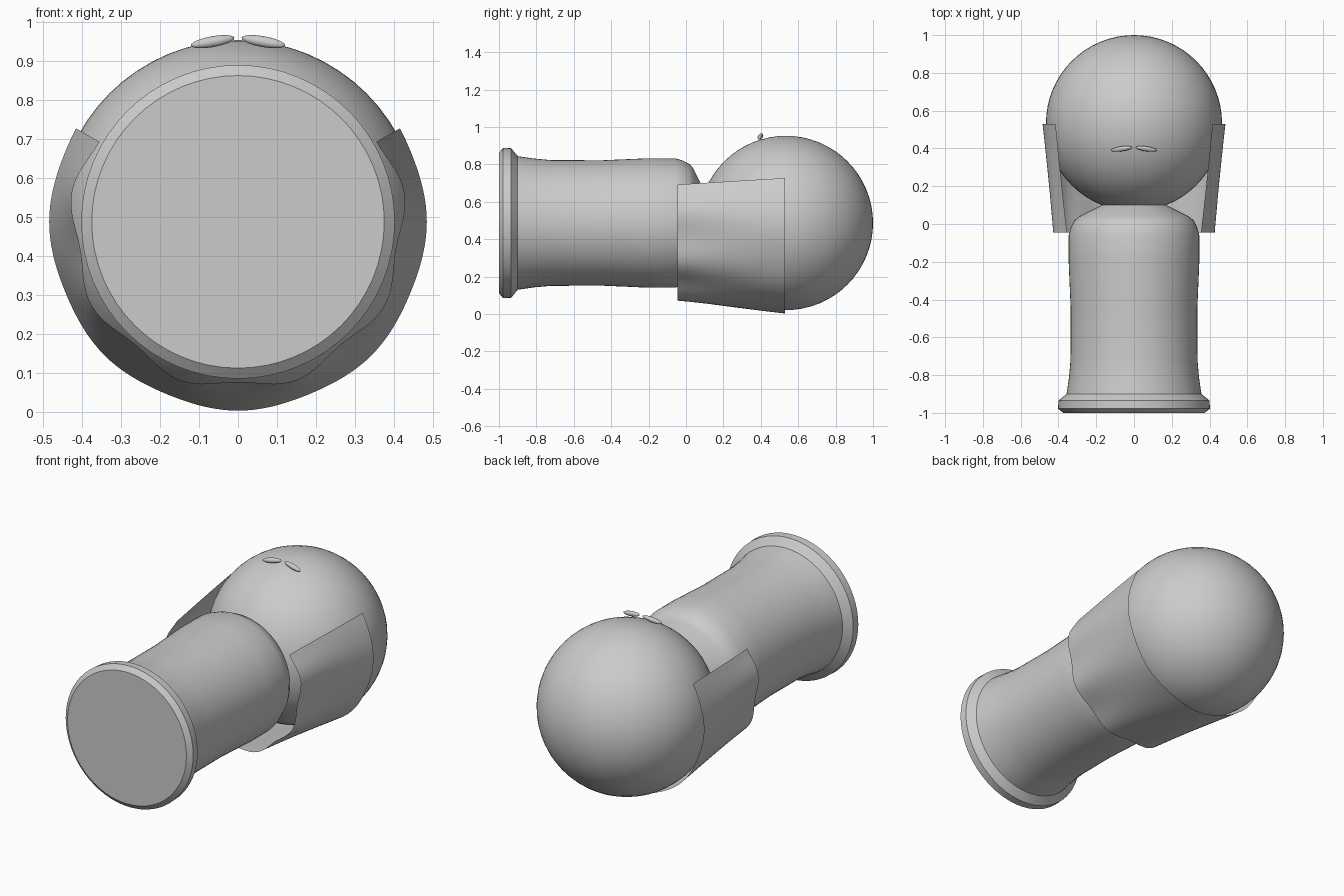
import bpy, bmesh, math
from mathutils import Matrix

cube = bpy.data.objects.get("Cube")
if cube:
    bpy.data.objects.remove(cube)

AXIS_Z = 0.487
HEAD_Y, HEAD_R = 0.534, 0.466

grey = bpy.data.materials.new("plain grey")
grey.use_nodes = True
colour = (0.6, 0.6, 0.6, 1)
grey.diffuse_color = colour
grey.node_tree.nodes["Principled BSDF"].inputs["Base Color"].default_value = colour


def finish(name, bm, angle=30):
    mesh = bpy.data.meshes.new(name)
    bm.to_mesh(mesh)
    bm.free()
    obj = bpy.data.objects.new(name, mesh)
    bpy.context.collection.objects.link(obj)
    mesh.materials.append(grey)
    bpy.ops.object.select_all(action="DESELECT")
    obj.select_set(True)
    bpy.context.view_layer.objects.active = obj
    bpy.ops.object.shade_smooth_by_angle(angle=math.radians(angle))
    return obj


def loft(bm, rings, closed):
    for a, b in zip(rings, rings[1:]):
        n = len(a)
        for i in range(n if closed else n - 1):
            j = (i + 1) % n
            bm.faces.new((a[i], a[j], b[j], b[i]))


# Turned peg body lying along y: (y, radius)
profile = [(-1, 0.375), (-0.978, 0.402), (-0.935, 0.4), (-0.9, 0.357),
           (-0.81, 0.344), (-0.72, 0.336), (-0.45, 0.335), (-0.2, 0.346),
           (-0.06, 0.346), (-0.02, 0.335), (0.02, 0.315), (0.04, 0.29), (0.1, 0.17)]
bm = bmesh.new()
SEG = 64
rings = [[bm.verts.new((r * math.cos(math.tau * i / SEG), y,
                        AXIS_Z + r * math.sin(math.tau * i / SEG)))
          for i in range(SEG)] for y, r in profile]
loft(bm, rings, True)
bm.faces.new(rings[0])
bm.faces.new(rings[-1])
bmesh.ops.recalc_face_normals(bm, faces=bm.faces)
finish("body", bm, 25)

# Round head
bm = bmesh.new()
bmesh.ops.create_uvsphere(bm, u_segments=64, v_segments=32, radius=HEAD_R,
                          matrix=Matrix.Translation((0, HEAD_Y, AXIS_Z)))
finish("head", bm)

# Thin hair sheet around the underside, rippled towards its loose hem
bm = bmesh.new()
COLS, ROWS = 96, 8
rings = []
for k in range(ROWS + 1):
    t = k / ROWS
    ring = []
    for i in range(COLS + 1):
        a = math.radians(-210 + 240 * i / COLS)
        off = a + math.pi / 2
        ripple = 0.011 * (1 - t) ** 1.5 * math.cos(9 * off + math.pi)
        r = 0.421 + 0.06 * t + ripple + 0.003 * t * math.cos(8 * off)
        ring.append(bm.verts.new((r * math.cos(a), -0.045 + 0.575 * t,
                                  AXIS_Z + r * math.sin(a))))
    rings.append(ring)
loft(bm, rings, False)
finish("hair", bm)

# Pair of flattened oval eyes on top of the head
for side, label in ((1, "left"), (-1, "right")):
    bm = bmesh.new()
    place = (Matrix.Translation((side * 0.065, 0.398, 0.949))
             @ Matrix.Rotation(side * math.radians(10), 4, "Y")
             @ Matrix.Rotation(side * math.radians(-8), 4, "Z")
             @ Matrix.Rotation(math.radians(-20), 4, "X")
             @ Matrix.Diagonal((0.057, 0.013, 0.014, 1)))
    bmesh.ops.create_uvsphere(bm, u_segments=24, v_segments=12, radius=1, matrix=place)
    finish(label + "_eye", bm, 60)
